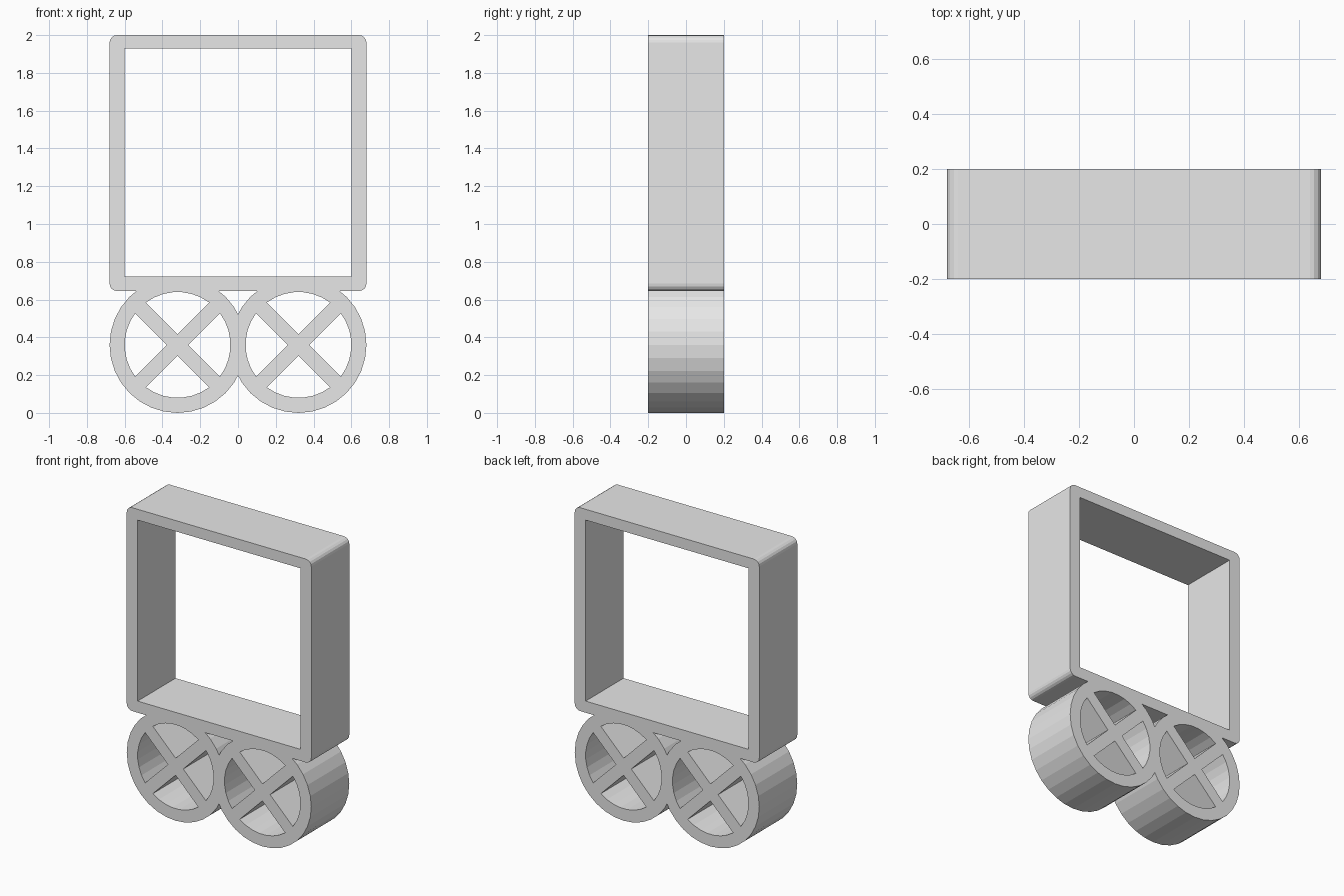
import bpy
import bmesh
from math import sin, cos, asin, pi, radians

cube = bpy.data.objects.get("Cube")
if cube:
    bpy.data.objects.remove(cube, do_unlink=True)

DEPTH = 0.4
WHEEL_X, WHEEL_Z = 0.32, 0.36
RIM_OUT, RIM_IN, SPOKE_HALF = 0.36, 0.28, 0.04

grey = bpy.data.materials.new("light grey")
grey.use_nodes = True
grey.diffuse_color = (0.8, 0.8, 0.8, 1)
grey.node_tree.nodes["Principled BSDF"].inputs["Base Color"].default_value = (0.8, 0.8, 0.8, 1)


def prism(name, outline, depth=DEPTH):
    """Extrude an (x, z) outline along y, centred on y = 0."""
    bm = bmesh.new()
    face = bm.faces.new([bm.verts.new((x, -depth / 2, z)) for x, z in outline])
    ext = bmesh.ops.extrude_face_region(bm, geom=[face])
    moved = [v for v in ext["geom"] if isinstance(v, bmesh.types.BMVert)]
    bmesh.ops.translate(bm, verts=moved, vec=(0, depth, 0))
    bmesh.ops.recalc_face_normals(bm, faces=bm.faces)
    mesh = bpy.data.meshes.new(name)
    bm.to_mesh(mesh)
    bm.free()
    mesh.materials.append(grey)
    obj = bpy.data.objects.new(name, mesh)
    bpy.context.collection.objects.link(obj)
    return obj


def arc(cx, cz, r, start, end, steps):
    angles = [start + (end - start) * i / steps for i in range(steps + 1)]
    return [(cx + r * cos(a), cz + r * sin(a)) for a in angles]


def rounded_rect(x, z0, z1, r):
    corners = [(x - r, z1 - r), (r - x, z1 - r), (r - x, z0 + r), (x - r, z0 + r)]
    return [p for i, (cx, cz) in enumerate(corners)
            for p in arc(cx, cz, r, i * pi / 2, (i + 1) * pi / 2, 4)]


def sector(cx, quadrant):
    """Opening between two neighbouring spokes."""
    turn = radians(45 + 90 * quadrant)
    inset = asin(SPOKE_HALF / RIM_IN)
    hub = (cx + SPOKE_HALF * 2 ** 0.5 * cos(turn + pi / 4),
           WHEEL_Z + SPOKE_HALF * 2 ** 0.5 * sin(turn + pi / 4))
    return [hub] + arc(cx, WHEEL_Z, RIM_IN, turn + inset, turn + pi / 2 - inset, 7)


def combine(target, other, operation):
    mod = target.modifiers.new(operation.lower(), "BOOLEAN")
    mod.operation = operation
    mod.solver = "EXACT"
    mod.object = other
    bpy.context.view_layer.objects.active = target
    bpy.ops.object.modifier_apply(modifier=mod.name)
    bpy.data.objects.remove(other, do_unlink=True)


# Square frame with an open window
body = prism("frame_on_wheels", rounded_rect(0.68, 0.645, 2.0, 0.04))
window = [(-0.6, 0.722), (0.6, 0.722), (0.6, 1.928), (-0.6, 1.928)]
combine(body, prism("window_cutter", window, 1), "DIFFERENCE")

# Two wheels merged into the underside
for side in (-1, 1):
    rim = arc(side * WHEEL_X, WHEEL_Z, RIM_OUT, 0, 2 * pi, 32)[:-1]
    combine(body, prism("wheel", rim), "UNION")

# Openings that leave the crossed spokes
for side in (-1, 1):
    for quadrant in range(4):
        combine(body, prism("spoke_cutter", sector(side * WHEEL_X, quadrant), 1), "DIFFERENCE")
